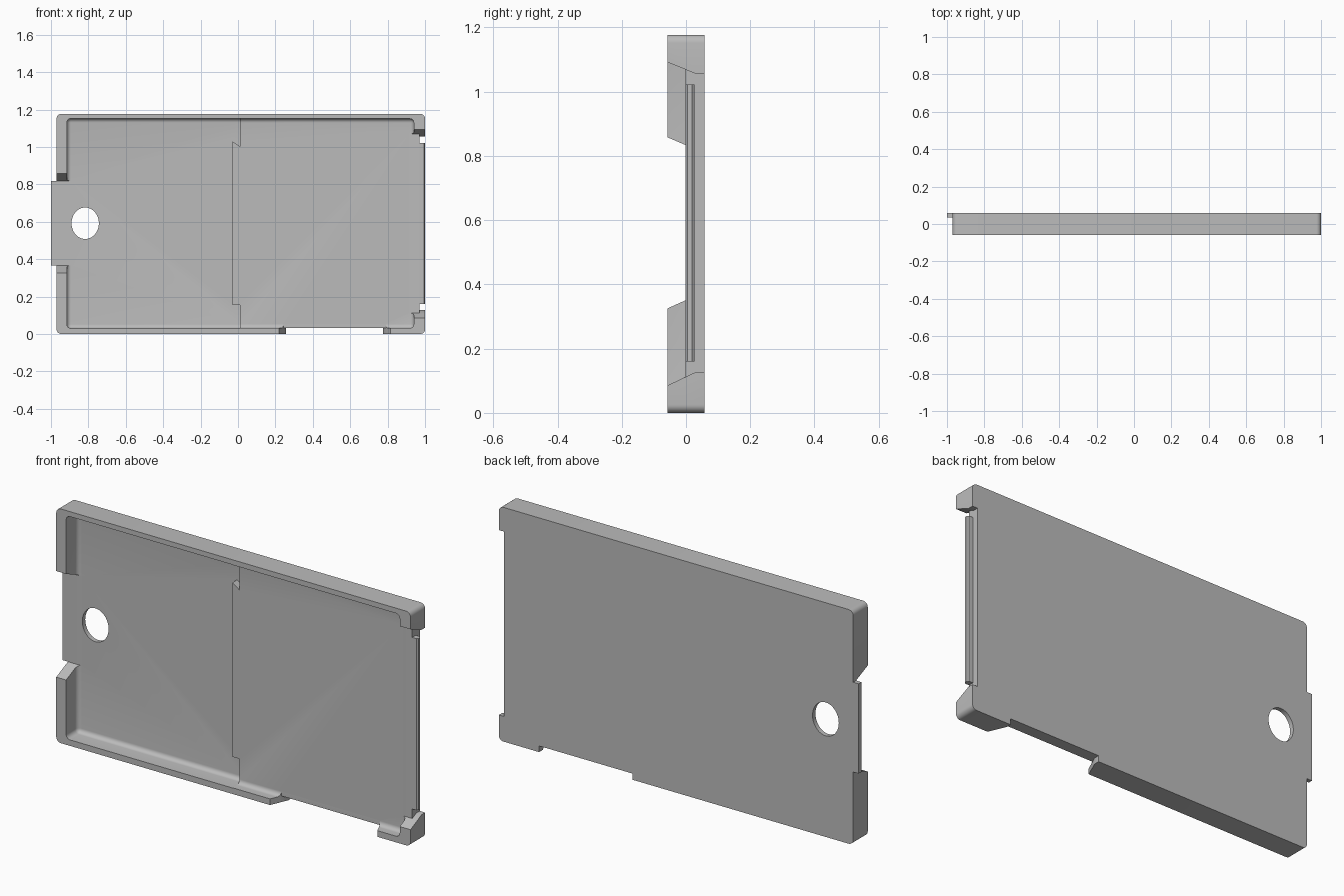
import bpy, bmesh, math
from mathutils import Vector

if "Cube" in bpy.data.objects:
    bpy.data.objects.remove(bpy.data.objects["Cube"])

Y = 0.058        # half thickness of the tray
DEEP = 0.035     # floor level of the left pocket
FLOOR = -0.002   # floor level of the right pocket

grey = bpy.data.materials.new("plain grey")
grey.diffuse_color = (0.5, 0.5, 0.5, 1)
grey.use_nodes = True
grey.node_tree.nodes["Principled BSDF"].inputs["Base Color"].default_value = grey.diffuse_color


def finish(name, bm):
    bmesh.ops.recalc_face_normals(bm, faces=bm.faces)
    mesh = bpy.data.meshes.new(name)
    bm.to_mesh(mesh)
    bm.free()
    mesh.materials.append(grey)
    ob = bpy.data.objects.new(name, mesh)
    bpy.context.collection.objects.link(ob)
    return ob


def prism(name, pts, axis, a, b):
    """Extrude a profile of the two other axes (in x, y, z order) from a to b."""
    bm = bmesh.new()

    def place(p, t):
        c = list(p)
        c.insert("xyz".index(axis), t)
        return Vector(c)
    face = bm.faces.new([bm.verts.new(place(p, a)) for p in pts])
    ext = bmesh.ops.extrude_face_region(bm, geom=[face])["geom"]
    shift = place((0, 0), b - a)
    bmesh.ops.translate(bm, vec=shift, verts=[v for v in ext if isinstance(v, bmesh.types.BMVert)])
    return finish(name, bm)


def box(name, lo, hi, radius=0, pick=None):
    """Box between two corners, with the picked edges rounded."""
    bm = bmesh.new()
    bmesh.ops.create_cube(bm, size=1)
    for v in bm.verts:
        v.co = Vector([hi[i] if v.co[i] > 0 else lo[i] for i in range(3)])
    if radius:
        edges = [e for e in bm.edges if pick(*[v.co for v in e.verts])]
        bmesh.ops.bevel(bm, geom=edges, offset=radius, segments=6,
                        profile=0.5, affect='EDGES')
    return finish(name, bm)


def boolean(ob, tool, operation='DIFFERENCE'):
    mod = ob.modifiers.new("cut", 'BOOLEAN')
    mod.operation = operation
    mod.solver = 'EXACT'
    mod.object = tool
    bpy.context.view_layer.objects.active = ob
    bpy.ops.object.modifier_apply(modifier=mod.name)
    bpy.data.objects.remove(tool)


# Outer block with rounded corners
tray = box("tray", (-0.97, -Y, 0), (1.0, Y, 1.177), 0.025,
           lambda p, q: abs(p.y - q.y) > 0.01)

# Left pocket: deeper, ends at the stepped line near the middle
inside = lambda p, q: max(p.y, q.y) > -0.1
left_pocket = box("left_pocket", (-0.915, -0.2, 0.03), (0.94, DEEP, 1.152), 0.022, inside)
step = prism("step_outline", [(-1.2, -0.2), (0.01, -0.2), (0.01, 0.155), (-0.03, 0.155),
                              (-0.03, 1.03), (0.01, 1.003), (0.01, 1.4), (-1.2, 1.4)],
             'y', -0.3, 0.2)
boolean(left_pocket, step, 'INTERSECT')
boolean(tray, left_pocket)

# Right pocket: shallower
boolean(tray, box("right_pocket", (-0.8, -0.2, 0.031), (0.94, FLOOR, 1.151), 0.022, inside))

# Left wall opening with sloped ends
boolean(tray, prism("left_opening", [(-0.1, 0.307), (-Y, 0.325), (DEEP, 0.367),
                                     (DEEP, 0.818), (-Y, 0.858), (-0.1, 0.876)],
                    'x', -1.2, -0.892))

# Right wall opening: wall part, then a shallow recess through the back plate
boolean(tray, prism("right_opening", [(-0.1, 0.067), (-Y, 0.085), (FLOOR, 0.112),
                                      (FLOOR, 1.069), (-Y, 1.092), (-0.1, 1.108)],
                    'x', 0.917, 1.2))
boolean(tray, prism("right_recess", [(-0.01, 0.108), (0.03, 0.127), (0.1, 0.127),
                                     (0.1, 1.056), (0.03, 1.056), (-0.01, 1.072)],
                    'x', 0.97, 1.2))

# Bottom wall opening: wall with its fillet, then the plate edge
boolean(tray, prism("bottom_opening", [(0.197, -0.1), (0.218, -Y), (0.243, FLOOR),
                                       (0.79, FLOOR), (0.815, -Y), (0.836, -0.1)],
                    'z', -0.1, 0.054))
boolean(tray, prism("bottom_recess", [(0.239, -0.01), (0.257, 0.03), (0.257, 0.1),
                                      (0.776, 0.1), (0.776, 0.03), (0.794, -0.01)],
                    'z', -0.1, 0.031))

# Round hole through the left floor
n = 48
boolean(tray, prism("hole", [(-0.817 + 0.073 * math.cos(2 * math.pi * i / n),
                              0.592 + 0.084 * math.sin(2 * math.pi * i / n))
                             for i in range(n)], 'y', -0.2, 0.2))

# Tab on the left edge and latch lip on the right edge
left_tab = box("left_tab", (-1.0, DEEP, 0.367), (-0.97, Y, 0.818))
right_lip = prism("right_lip", [(0.97, FLOOR), (0.995, FLOOR), (1.0, 0.004), (1.0, 0.018),
                                (0.993, 0.026), (0.97, 0.026)], 'z', 0.16, 1.022)

# Smooth the fillets, keep the edges sharp
for ob in (tray, left_tab, right_lip):
    bpy.ops.object.select_all(action='DESELECT')
    ob.select_set(True)
    bpy.context.view_layer.objects.active = ob
    bpy.ops.object.shade_smooth_by_angle(angle=math.radians(30))
